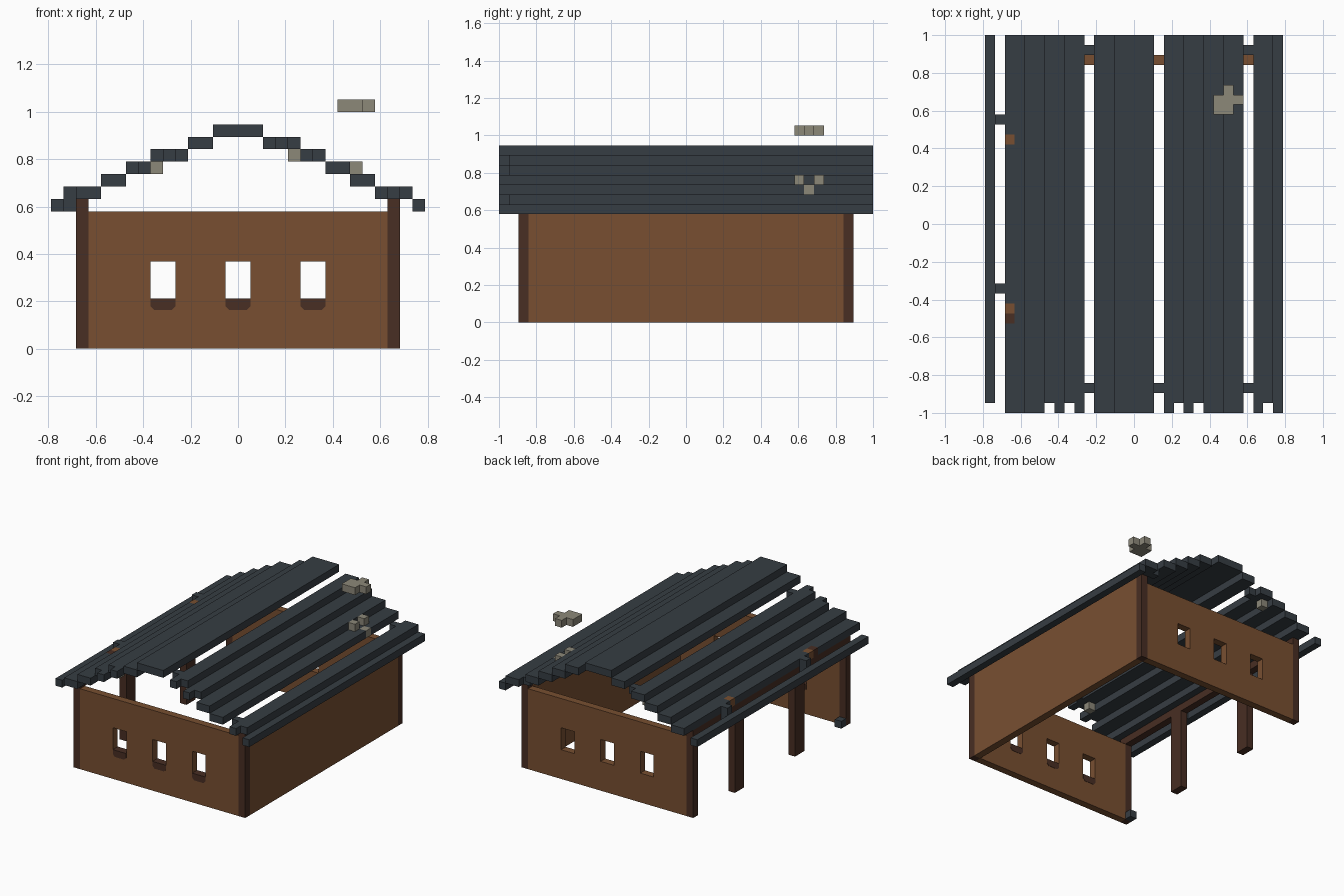
import bpy, bmesh

U = 1 / 19  # one grid cell

cube = bpy.data.objects.get("Cube")
if cube:
    bpy.data.objects.remove(cube, do_unlink=True)


def material(name, rgb):
    lin = [((c / 255 + 0.055) / 1.055) ** 2.4 for c in rgb] + [1]
    m = bpy.data.materials.new(name)
    m.use_nodes = True
    m.diffuse_color = lin
    m.node_tree.nodes["Principled BSDF"].inputs["Base Color"].default_value = lin
    return m


BROWN = material("wood brown", (120, 79, 49))
DARK = material("dark timber", (72, 46, 35))
SLATE = material("slate", (54, 61, 67))
STONE = material("stone grey", (140, 136, 121))


def finish(name, bm, mat):
    bmesh.ops.recalc_face_normals(bm, faces=bm.faces)
    bmesh.ops.scale(bm, vec=(U, U, U), verts=bm.verts)
    me = bpy.data.meshes.new(name)
    bm.to_mesh(me)
    bm.free()
    me.materials.append(mat)
    ob = bpy.data.objects.new(name, me)
    bpy.context.collection.objects.link(ob)
    return ob


def extrude_faces(bm, vec):
    r = bmesh.ops.extrude_face_region(bm, geom=bm.faces[:])
    verts = [g for g in r["geom"] if isinstance(g, bmesh.types.BMVert)]
    bmesh.ops.translate(bm, vec=vec, verts=verts)


def box(name, mat, x0, x1, y0, y1, z0, z1):
    bm = bmesh.new()
    bmesh.ops.create_cube(bm, size=1)
    bmesh.ops.scale(bm, vec=(x1 - x0, y1 - y0, z1 - z0), verts=bm.verts)
    bmesh.ops.translate(bm, vec=((x0 + x1) / 2, (y0 + y1) / 2, (z0 + z1) / 2), verts=bm.verts)
    return finish(name, bm, mat)


def window_wall(name, y):
    """Wall panel one cell thick with three window openings."""
    xs, zs = [-12, -7, -5, -1, 1, 5, 7, 12], [0, 4, 7, 11]
    bm = bmesh.new()
    grid = [[bm.verts.new((x, y, z)) for x in xs] for z in zs]
    for j in range(len(zs) - 1):
        for i in range(len(xs) - 1):
            if j == 1 and i % 2 == 1:
                continue  # opening
            bm.faces.new((grid[j][i], grid[j][i + 1], grid[j + 1][i + 1], grid[j + 1][i]))
    extrude_faces(bm, (0, 1, 0))
    finish(name, bm, BROWN)


def sill(name, x):
    """Timber sill with clipped lower corners."""
    outline = [(-1, 4.02), (-1, 3.4), (-0.7, 3.1), (0.7, 3.1), (1, 3.4), (1, 4.02)]
    bm = bmesh.new()
    bm.faces.new([bm.verts.new((x + px, -17.04, pz)) for px, pz in outline])
    extrude_faces(bm, (0, 1.08, 0))
    finish(name, bm, DARK)


# Walls
window_wall("front_wall", -17)
window_wall("back_wall", 16)
box("left_wall", BROWN, 12, 13, -16, 16, 0, 12)
for n, x in (("right", -6), ("middle", 0), ("left", 6)):
    sill("sill_" + n, x)

# Corner posts
for side, x in (("left", 12), ("right", -13)):
    for end, y in (("front", -17), ("back", 16)):
        box(f"corner_post_{end}_{side}", DARK, x, x + 1, y, y + 1, 0, 12)

# Open side: beam, posts and their stubs through the roof
box("side_beam", DARK, -13, -12, -16, 16, 11, 12)
box("side_post_back", DARK, -13, -12, 6, 8, 0, 11)
box("side_post_front", DARK, -13, -12, -7, -5, 0, 11)
box("stub_back", BROWN, -13, -12, 8, 9, 12, 13)
box("stub_front", BROWN, -13, -12, -9, -8, 12, 13)
box("stub_front_dark", DARK, -13, -12, -10, -9, 12, 13)
box("foot_block", SLATE, -13, -12, -16, -15, 0, 1)

# Roof planks: x0, x1, level, front end
planks = [
    (-15, -14, 11, -18), (-12, -11, 12, -19), (-11, -9, 13, -19),
    (-9, -8, 14, -18), (-8, -7, 14, -19), (-7, -6, 15, -18), (-6, -5, 15, -19),
    (-4, -2, 16, -19), (-2, 2, 17, -19),
    (3, 4, 16, -19), (4, 5, 16, -18), (5, 6, 15, -19), (6, 7, 15, -18),
    (7, 9, 14, -19), (9, 10, 13, -19), (12, 13, 12, -19), (13, 14, 12, -18),
    (14, 15, 11, -19),
]
for i, (x0, x1, z, y0) in enumerate(planks):
    box(f"roof_plank_{i + 1}", SLATE, x0, x1, y0, 19, z, z + 1)
# Planks interrupted by the stubs and by the chimney stone
for i, (y0, y1) in enumerate(((-19, -10), (-8, 8), (9, 19))):
    box(f"eave_plank_{i + 1}", SLATE, -13, -12, y0, y1, 12, 13)
for i, (y0, y1) in enumerate(((-19, 12), (13, 19))):
    box(f"chimney_plank_{i + 1}", SLATE, 10, 11, y0, y1, 13, 14)

# Cross blocks bridging the gaps between planks
for i, (x, y, z0, z1) in enumerate([
    (-5, -17, 15, 16), (2, -17, 16, 17), (11, -17, 12, 13),
    (-5, 17, 15, 16), (11, 17, 12, 13),
    (-14, 10, 11, 13), (-14, -7, 11, 13),
]):
    box(f"cross_block_{i + 1}", SLATE, x, x + 1, y, y + 1, z0, z1)

# Stones under the gables and around the chimney
for i, (x, y, z) in enumerate([
    (-7, -17, 14), (-7, 17, 14), (4, -17, 15),
    (9, 11, 14), (9, 13, 14), (10, 12, 13),
]):
    box(f"stone_{i + 1}", STONE, x, x + 1, y, y + 1, z, z + 1)

# Smoke puff floating above the chimney
box("smoke_puff", STONE, 8, 10, 11, 13, 19, 20)
box("smoke_puff_back", STONE, 9, 10, 13, 14, 19, 20)
box("smoke_puff_side", STONE, 10, 11, 12, 13, 19, 20)
